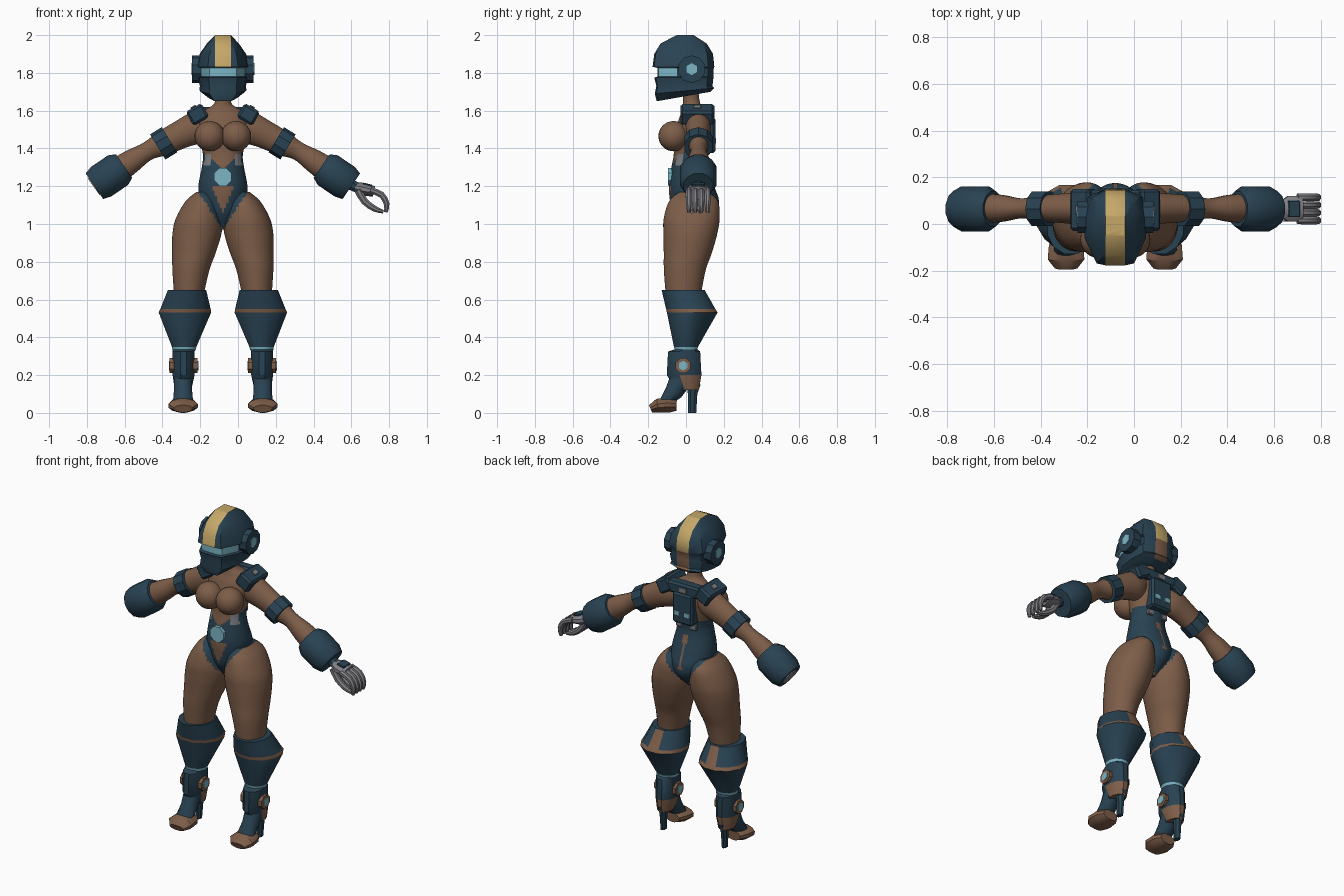
import bpy, bmesh, math
from mathutils import Vector, Matrix

cube = bpy.data.objects.get("Cube")
if cube:
    bpy.data.objects.remove(cube)

COLOURS = {
    "navy armour": (0.022, 0.055, 0.085),
    "brown suit": (0.205, 0.110, 0.066),
    "gold stripe": (0.56, 0.39, 0.14),
    "cyan light": (0.20, 0.47, 0.56),
    "grey metal": (0.21, 0.21, 0.23),
}
NAVY, BROWN, GOLD, CYAN, GREY = COLOURS
X, Y, Z = Vector((1, 0, 0)), Vector((0, 1, 0)), Vector((0, 0, 1))
CENTRE_X = -0.08
parts = []

for label, rgb in COLOURS.items():
    material = bpy.data.materials.new(label)
    material.use_nodes = True
    material.diffuse_color = (*rgb, 1)
    shader = material.node_tree.nodes["Principled BSDF"]
    shader.inputs["Base Color"].default_value = (*rgb, 1)
    shader.inputs["Roughness"].default_value = 0.8


def finish(name, bm, paint):
    """Turn a bmesh into an object; paint is a colour or a rule on face centres."""
    bmesh.ops.recalc_face_normals(bm, faces=bm.faces[:])
    mesh = bpy.data.meshes.new(name)
    used = []
    for face in bm.faces:
        colour = paint if isinstance(paint, str) else paint(face.calc_center_median())
        if colour not in used:
            used.append(colour)
            mesh.materials.append(bpy.data.materials[colour])
        face.material_index = used.index(colour)
    bm.to_mesh(mesh)
    bm.free()
    obj = bpy.data.objects.new(name, mesh)
    obj.location.x = CENTRE_X
    bpy.context.collection.objects.link(obj)
    parts.append(obj)
    return obj


def skin(name, rings, paint):
    """Join rings of points with quads and close both ends."""
    bm = bmesh.new()
    loops = [[bm.verts.new(p) for p in ring] for ring in rings]
    count = len(loops[0])
    for low, high in zip(loops, loops[1:]):
        for i in range(count):
            j = (i + 1) % count
            bm.faces.new((low[i], low[j], high[j], high[i]))
    bm.faces.new(loops[0])
    bm.faces.new(loops[-1])
    return finish(name, bm, paint)


def smooth_path(sections, steps):
    """Catmull-Rom interpolation of loft sections."""
    ends = [sections[0], *sections, sections[-1]]
    result = []
    for a, b, c, d in zip(ends, ends[1:], ends[2:], ends[3:]):
        for k in range(steps):
            t = k / steps
            result.append([q + t / 2 * (r - p + t * (2 * p - 5 * q + 4 * r - s + t * (3 * (q - r) + s - p)))
                           for p, q, r, s in zip(a, b, c, d)])
    return result + [sections[-1]]


def loft(name, sections, paint, sides=16, steps=1, across=None, side=1):
    """Sections are x, y, z, two radii. Rings lie flat unless across is given."""
    if steps > 1:
        sections = smooth_path(sections, steps)
    points = [Vector(s[:3]) for s in sections]
    rings = []
    for i, (centre, section) in enumerate(zip(points, sections)):
        u, w = X, Z
        if across:
            u = across
            w = (points[min(i + 1, len(points) - 1)] - points[max(i - 1, 0)]).normalized()
        v = w.cross(u)
        ring = []
        for k in range(sides):
            angle = math.tau * (k + 0.5) / sides
            p = centre + u * section[3] * math.cos(angle) + v * section[4] * math.sin(angle)
            ring.append((p.x * side, p.y, p.z))
        rings.append(ring)
    return skin(name, rings, paint)


def disc(name, start, end, radius, paint, sides=12, across=Y, side=1):
    return loft(name, [(*start, radius, radius), (*end, radius, radius)], paint, sides, 1, across, side)


def box(name, centre, size, paint, tilt=0, bevel=0.012):
    bm = bmesh.new()
    matrix = Matrix.Translation(centre) @ Matrix.Rotation(tilt, 4, "Y") @ Matrix.Diagonal((*size, 1))
    bmesh.ops.create_cube(bm, size=1, matrix=matrix)
    bmesh.ops.bevel(bm, geom=bm.edges[:], offset=bevel, segments=1, affect="EDGES")
    return finish(name, bm, paint)


# Body suit colouring shared by the torso and thighs
def suit(p):
    x, front = abs(p.x), p.y < 0.03
    if front and p.y < -0.015 and x > 0.062 and 1.31 < p.z < 1.375:
        return GREY
    if p.z > (1.29 + 0.9 * x if front else 1.39) or x > (p.z - 0.97) * 0.65:
        return BROWN
    if front and p.z < 1.2 and x < 0.43 * (p.z - 1.06):
        return BROWN
    if not front and 1.1 < p.z < 1.3 and x < 0.012:
        return BROWN
    return NAVY


loft("torso", [
    (0, 0.03, 0.97, 0.03, 0.05), (0, 0.045, 1.05, 0.085, 0.115), (0, 0.045, 1.12, 0.122, 0.13),
    (0, 0.03, 1.2, 0.13, 0.12), (0, 0.02, 1.3, 0.112, 0.097), (0, 0.025, 1.37, 0.106, 0.09),
    (0, 0.035, 1.47, 0.13, 0.095), (0, 0.045, 1.55, 0.14, 0.085), (0, 0.045, 1.6, 0.1, 0.065),
    (0, 0.03, 1.64, 0.045, 0.045), (0, 0.025, 1.72, 0.04, 0.04)], suit, 64, 8)
disc("belly_gem", (0, -0.07, 1.25), (0, -0.096, 1.25), 0.05, CYAN, 8, X)

# Back armour
box("back_plate", (0, 0.12, 1.47), (0.14, 0.07, 0.19), NAVY)
box("shoulder_bar", (0, 0.11, 1.585), (0.25, 0.07, 0.07), NAVY)
box("back_badge", (0, 0.146, 1.585), (0.05, 0.008, 0.03), GREY, 0, 0.002)


# Helmet: faceted rings of height, half width, front, back and tilt
def helmet_colour(p):
    if p.z > 1.84 and abs(p.x) < 0.01:
        return GOLD
    if p.y > 0.1 and abs(p.x) < 0.01:
        return GOLD if p.z > 1.82 else BROWN
    return CYAN if 1.785 < p.z < 1.83 and p.y < -0.04 else NAVY


outline = [(0, -1), (0.58, -0.95), (0.95, -0.3), (1, 0.25), (0.85, 0.8), (0, 1)]
rings = []
for z, half, front, back, tilt in [
        (1.675, 0.08, -0.155, 0.13, 0.025), (1.705, 0.125, -0.165, 0.15, 0.015),
        (1.73, 0.122, -0.157, 0.14, 0), (1.775, 0.132, -0.168, 0.145, 0),
        (1.78, 0.122, -0.152, 0.145, 0), (1.826, 0.122, -0.152, 0.147, 0),
        (1.832, 0.138, -0.177, 0.15, 0), (1.9, 0.123, -0.168, 0.143, 0),
        (1.955, 0.085, -0.135, 0.11, 0), (2.0, 0.04, -0.05, 0.04, 0)]:
    right = [(max(fx * half, 0.042), (front + back) / 2 + fy * (back - front) / 2, z + tilt * fy)
             for fx, fy in outline]
    rings.append(right + [(-x, y, h) for x, y, h in reversed(right)])
skin("helmet", rings, helmet_colour)


def boot_colour(p):
    if 0.53 < p.z < 0.55 or (p.z < 0.2 and p.y > -0.03):
        return BROWN
    if p.z > 0.55 and p.y > 0.06 and abs(abs(p.x) - 0.195) < 0.03:
        return BROWN
    return CYAN if 0.335 < p.z < 0.35 else NAVY


for s, word in ((1, "left"), (-1, "right")):
    # Head and chest details
    disc(word + "_ear_disc", (0.11, 0.03, 1.82), (0.163, 0.03, 1.82), 0.073, NAVY, 10, Y, s)
    disc(word + "_ear_light", (0.155, 0.03, 1.82), (0.167, 0.03, 1.82), 0.032, CYAN, 6, Y, s)
    bm = bmesh.new()
    bmesh.ops.create_uvsphere(bm, u_segments=24, v_segments=16, radius=0.08,
                              matrix=Matrix.Translation((0.07 * s, -0.066, 1.465)))
    finish(word + "_bust", bm, BROWN)
    box(word + "_shoulder_pad", (0.135 * s, 0.06, 1.58), (0.095, 0.18, 0.085), NAVY, math.radians(30) * s)
    box(word + "_pad_badge", (0.157 * s, 0.06, 1.62), (0.03, 0.04, 0.008), GREY, math.radians(30) * s, 0.002)
    box(word + "_back_light", (0.035 * s, 0.155, 1.44), (0.04, 0.008, 0.03), CYAN, 0, 0.002)
    box(word + "_waist_badge", (0.05 * s, 0.106, 1.355), (0.04, 0.02, 0.035), GREY, 0, 0.004)

    # Arm, armband and gauntlet
    loft(word + "_arm", [
        (0.08, 0.06, 1.53, 0.055, 0.065), (0.14, 0.065, 1.51, 0.068, 0.085),
        (0.22, 0.067, 1.475, 0.064, 0.076), (0.32, 0.067, 1.425, 0.056, 0.066),
        (0.4, 0.067, 1.385, 0.043, 0.05), (0.48, 0.067, 1.335, 0.057, 0.062),
        (0.56, 0.067, 1.28, 0.065, 0.07)], BROWN, 20, 5, Y, s)
    disc(word + "_armband", (0.283, 0.065, 1.446), (0.345, 0.065, 1.408), 0.078, NAVY, 10, Y, s)
    loft(word + "_gauntlet", [
        (0.523, 0.065, 1.307, 0.078, 0.078), (0.555, 0.065, 1.285, 0.1, 0.098),
        (0.645, 0.065, 1.224, 0.1, 0.098), (0.68, 0.065, 1.2, 0.08, 0.085)], NAVY, 12, 1, Y, s)

    # Thigh, boot, toe and heel
    loft(word + "_thigh", [
        (0.1, 0.04, 1.17, 0.04, 0.08), (0.11, 0.04, 1.12, 0.088, 0.13), (0.126, 0.03, 1.03, 0.123, 0.148),
        (0.137, 0.023, 0.95, 0.13, 0.143), (0.153, 0.01, 0.85, 0.116, 0.128),
        (0.17, -0.007, 0.75, 0.097, 0.11), (0.182, -0.015, 0.6, 0.075, 0.09)], suit, 48, 8, None, s)
    loft(word + "_boot", [
        (0.19, -0.015, 0.65, 0.105, 0.118), (0.198, 0.025, 0.55, 0.138, 0.135),
        (0.201, 0.033, 0.532, 0.144, 0.139), (0.205, 0, 0.35, 0.067, 0.066),
        (0.205, 0, 0.336, 0.064, 0.063), (0.208, -0.01, 0.325, 0.06, 0.088),
        (0.208, -0.01, 0.2, 0.06, 0.095), (0.211, 0.01, 0.12, 0.045, 0.06)], boot_colour, 12, 1, None, s)
    for inner in (1, -1):
        x = 0.208 + inner * 0.05
        disc(word + "_ankle_knob", (x, -0.015, 0.25), (x + inner * 0.024, -0.015, 0.25), 0.043, BROWN, 8, Y, s)
        disc(word + "_ankle_light", (x, -0.015, 0.25), (x + inner * 0.028, -0.015, 0.25), 0.026, CYAN, 6, Y, s)
    loft(word + "_instep", [
        (0.211, -0.015, 0.2, 0.05, 0.065), (0.211, -0.065, 0.11, 0.05, 0.05),
        (0.211, -0.115, 0.055, 0.055, 0.03)], NAVY, 12, 1, X, s)
    loft(word + "_toe", [
        (0.211, -0.05, 0.04, 0.05, 0.03), (0.211, -0.09, 0.042, 0.076, 0.042),
        (0.211, -0.15, 0.038, 0.081, 0.038), (0.211, -0.188, 0.022, 0.05, 0.021)], BROWN, 12, 1, X, s)
    loft(word + "_heel", [
        (0.211, 0.04, 0.15, 0.03, 0.04), (0.211, 0.035, 0.1, 0.022, 0.027),
        (0.211, 0.032, 0, 0.015, 0.024)], NAVY, 8, 1, None, s)

# Blaster muzzle on the right arm
disc("blaster_muzzle", (0.67, 0.065, 1.207), (0.684, 0.065, 1.197), 0.055, GREY, 12, Y, -1)

# Left hand with fingers curling toward the thumb side
disc("left_wrist", (0.66, 0.065, 1.215), (0.73, 0.065, 1.185), 0.03, NAVY, 8)
loft("left_palm", [
    (0.7, 0.065, 1.195, 0.03, 0.025), (0.74, 0.065, 1.185, 0.058, 0.034),
    (0.8, 0.065, 1.172, 0.056, 0.028)], GREY, 10, 1, Y)
box("left_hand_plate", (0.765, 0.065, 1.208), (0.05, 0.07, 0.012), NAVY, math.radians(14), 0.003)
for i in range(4):
    y = 0.015 + 0.033 * i
    loft("left_finger", [
        (0.78, y, 1.18, 0.017, 0.017), (0.84, y, 1.155, 0.018, 0.018),
        (0.867, y, 1.105, 0.016, 0.016), (0.862, y, 1.062, 0.01, 0.01)], GREY, 8, 2, Y)
for y in (0.03, 0.075):
    loft("left_thumb", [
        (0.715, y, 1.18, 0.022, 0.022), (0.75, y, 1.12, 0.02, 0.02),
        (0.805, y, 1.08, 0.017, 0.017), (0.85, y, 1.065, 0.01, 0.01)], GREY, 8, 2, Y)

# Smooth curved surfaces and keep the armour edges crisp
bpy.ops.object.select_all(action="DESELECT")
for part in parts:
    part.select_set(True)
bpy.context.view_layer.objects.active = parts[0]
bpy.ops.object.shade_smooth_by_angle(angle=math.radians(35))
